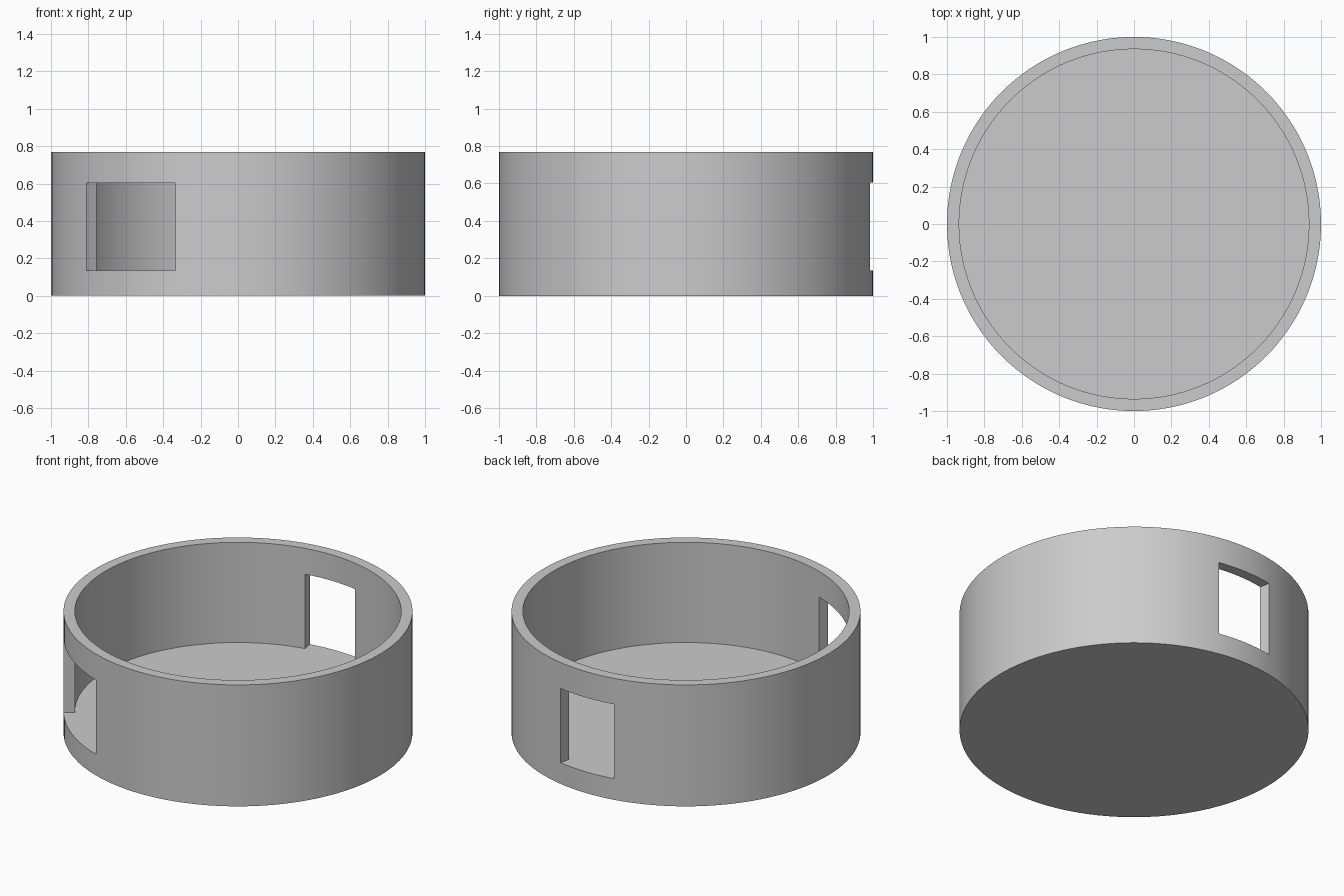
import bpy, bmesh
from math import radians, sin, cos, ceil

default = bpy.data.objects.get("Cube")
if default:
    bpy.data.objects.remove(default, do_unlink=True)

OUTER, INNER = 1.0, 0.935
BASE, SILL, LINTEL, TOP = 0.0, 0.134, 0.604, 0.768
WINDOWS = [(79.1, 100.7), (215.9, 250.4)]   # start and end angles in degrees
STEP = 3.0

# One grey plastic for the whole part
grey = bpy.data.materials.new("plain grey")
colour = (0.6, 0.6, 0.6, 1)
grey.diffuse_color = colour
grey.use_nodes = True
grey.node_tree.nodes["Principled BSDF"].inputs["Base Color"].default_value = colour

# Angular columns around the wall, split exactly at the window sides
stops = [a for w in WINDOWS for a in w]
stops.append(stops[0] + 360)
columns = []                                # (angle, column is open)
for i, (a, b) in enumerate(zip(stops, stops[1:])):
    n = ceil((b - a) / STEP)
    columns += [(a + (b - a) * k / n, i % 2 == 0) for k in range(n)]

bm = bmesh.new()


def ring(radius, z):
    return [bm.verts.new((radius * cos(radians(a)), radius * sin(radians(a)), z))
            for a, _ in columns]


out_base, out_sill, out_lintel, out_top = [ring(OUTER, z) for z in (BASE, SILL, LINTEL, TOP)]
in_sill, in_lintel, in_top = [ring(INNER, z) for z in (SILL, LINTEL, TOP)]


def panel(r1, r2, i):
    j = (i + 1) % len(columns)
    bm.faces.new((r1[i], r1[j], r2[j], r2[i]))


for i, (_, is_open) in enumerate(columns):
    # Lower band, upper band and rim
    panel(out_base, out_sill, i)
    panel(out_lintel, out_top, i)
    panel(out_top, in_top, i)
    panel(in_top, in_lintel, i)
    if is_open:
        # Window sill and lintel
        panel(out_sill, in_sill, i)
        panel(in_lintel, out_lintel, i)
    else:
        panel(out_sill, out_lintel, i)
        panel(in_lintel, in_sill, i)
    # Window jambs where the wall starts or stops
    if is_open != columns[i - 1][1]:
        bm.faces.new((out_sill[i], in_sill[i], in_lintel[i], out_lintel[i]))

# Underside and raised inner floor
bm.faces.new(out_base)
bm.faces.new(in_sill)
bmesh.ops.recalc_face_normals(bm, faces=bm.faces)

mesh = bpy.data.meshes.new("round_housing")
bm.to_mesh(mesh)
bm.free()
mesh.materials.append(grey)
housing = bpy.data.objects.new("round_housing", mesh)
bpy.context.collection.objects.link(housing)

bpy.ops.object.select_all(action="DESELECT")
housing.select_set(True)
bpy.context.view_layer.objects.active = housing
bpy.ops.object.shade_smooth_by_angle(angle=radians(30))
